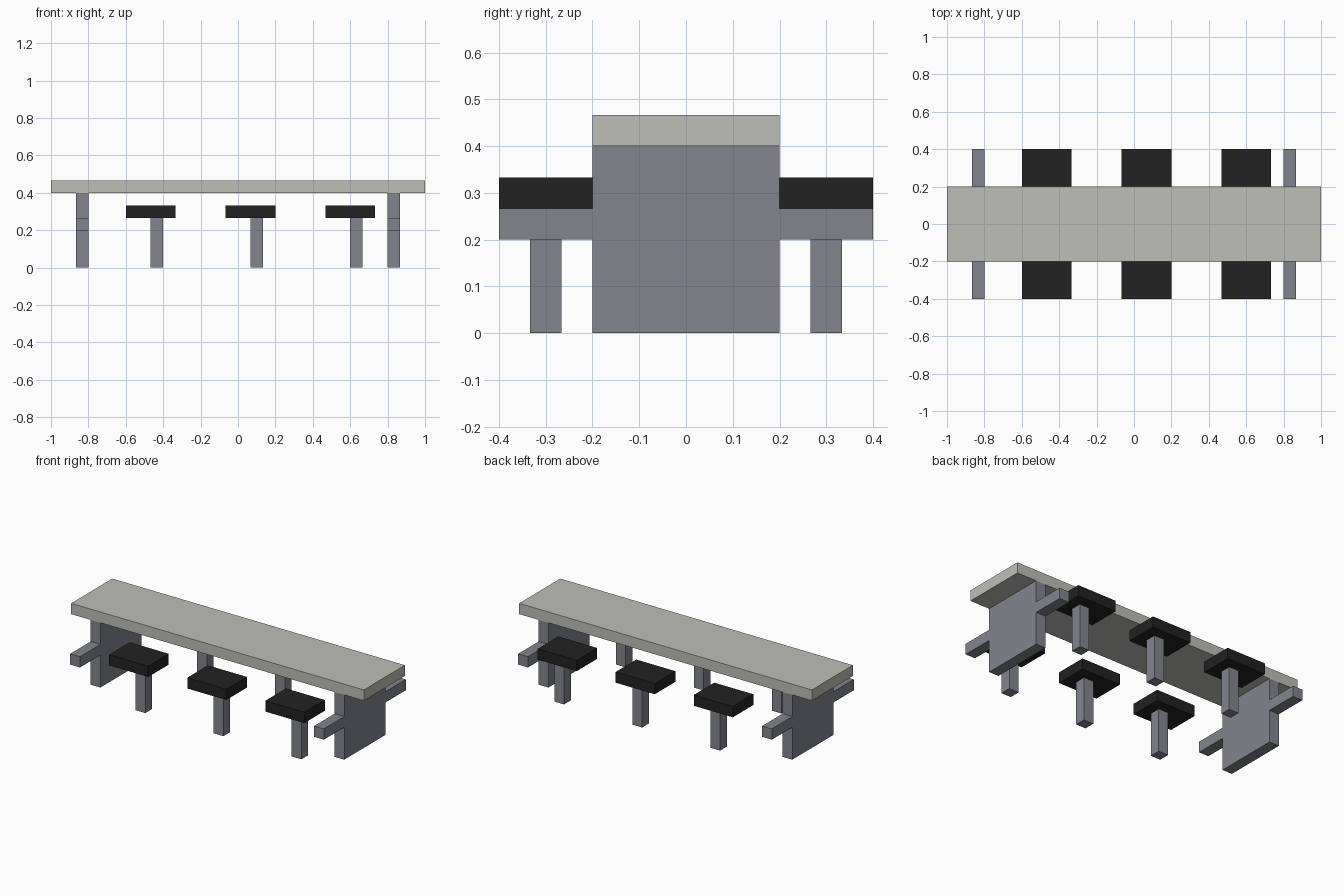
import bpy
import bmesh
from mathutils import Vector

if "Cube" in bpy.data.objects:
    bpy.data.objects.remove(bpy.data.objects["Cube"], do_unlink=True)

U = 1 / 15  # module: every part is a whole number of these units


def make_material(name, rgb):
    mat = bpy.data.materials.new(name)
    mat.use_nodes = True
    colour = (*rgb, 1.0)
    mat.diffuse_color = colour
    mat.node_tree.nodes["Principled BSDF"].inputs["Base Color"].default_value = colour
    return mat


stone = make_material("pale stone", (0.515, 0.521, 0.479))
steel = make_material("blue grey steel", (0.227, 0.235, 0.266))
black = make_material("black", (0.016, 0.016, 0.016))


def box(name, low, high, mat):
    """Flat-sided box between two corners given in module units."""
    low, high = Vector(low) * U, Vector(high) * U
    bm = bmesh.new()
    bmesh.ops.create_cube(bm, size=1)
    bmesh.ops.scale(bm, vec=high - low, verts=bm.verts)
    mesh = bpy.data.meshes.new(name)
    bm.to_mesh(mesh)
    bm.free()
    mesh.materials.append(mat)
    obj = bpy.data.objects.new(name, mesh)
    obj.location = (low + high) / 2
    bpy.context.collection.objects.link(obj)
    return obj


# Table top
box("table_top", (-15, -3, 6), (15, 3, 7), stone)

# End panels with a short arm reaching out on each side
for side, x in (("right", -13), ("left", 12)):
    box(f"end_panel_{side}", (x, -3, 0), (x + 1, 3, 6), steel)
    box(f"arm_{side}_front", (x, -6, 3), (x + 1, -3, 4), steel)
    box(f"arm_{side}_back", (x, 3, 3), (x + 1, 6, 4), steel)

# Three stools per side, each a seat slab on a single post
for row, y in (("front", -4.5), ("back", 4.5)):
    for place, x in (("right", -9), ("middle", -1), ("left", 7)):
        box(f"seat_{row}_{place}", (x, y - 1.5, 4), (x + 4, y + 1.5, 5), black)
        box(f"seat_post_{row}_{place}", (x + 2, y - 0.5, 0), (x + 3, y + 0.5, 4), steel)
